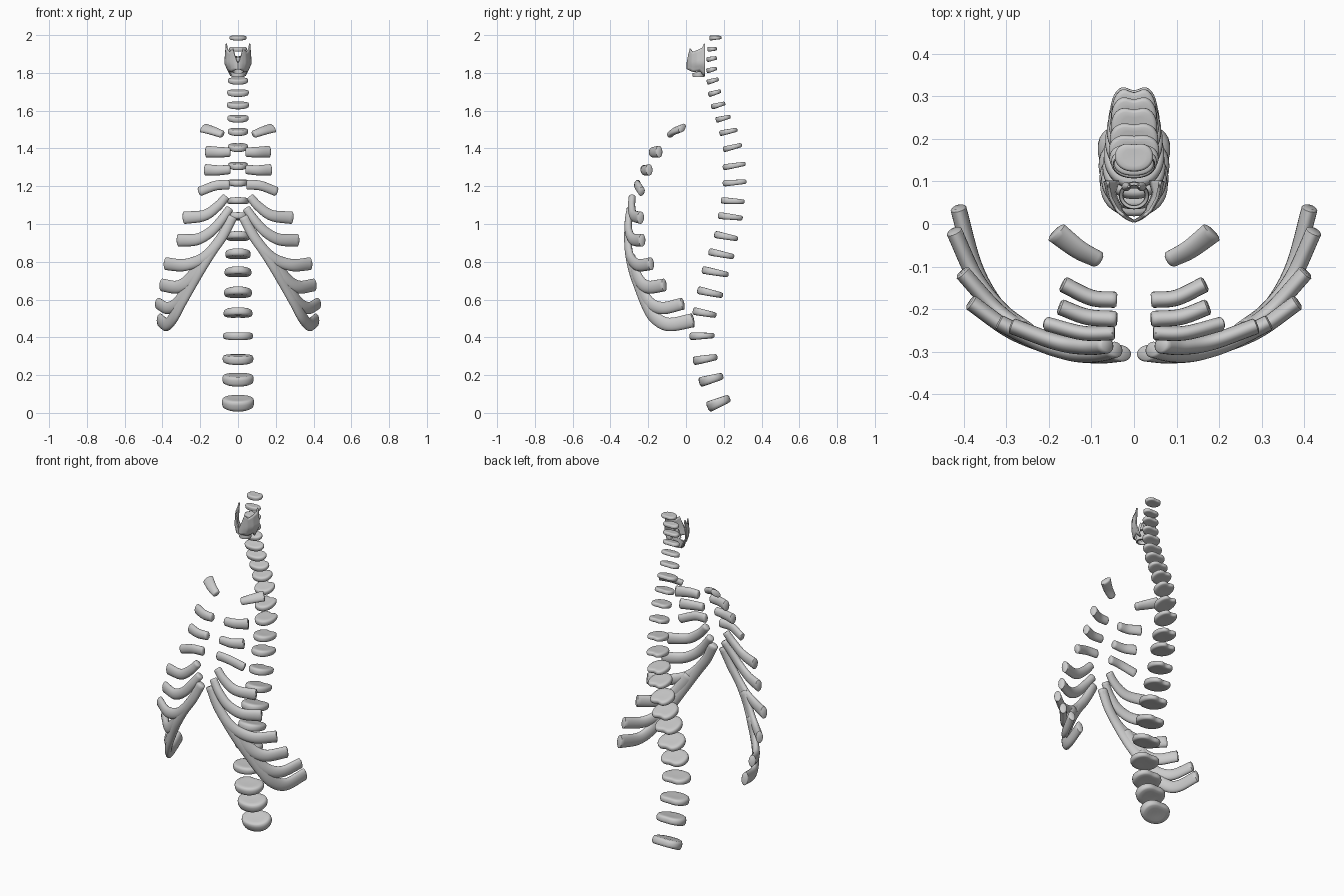
import bpy, bmesh, math
from mathutils import Vector

if "Cube" in bpy.data.objects:
    bpy.data.objects.remove(bpy.data.objects["Cube"])


def finish(name, bm, mirror=False, angle=50):
    bmesh.ops.recalc_face_normals(bm, faces=bm.faces)
    me = bpy.data.meshes.new(name)
    bm.to_mesh(me)
    bm.free()
    ob = bpy.data.objects.new(name, me)
    bpy.context.collection.objects.link(ob)
    if mirror:
        ob.modifiers.new("mirror", 'MIRROR').use_mirror_merge = False
    bpy.ops.object.select_all(action='DESELECT')
    bpy.context.view_layer.objects.active = ob
    ob.select_set(True)
    bpy.ops.object.shade_smooth_by_angle(angle=math.radians(angle))
    return ob


def skin(bm, rings, caps=True):
    rows = [[bm.verts.new(p) for p in r] for r in rings]
    n = len(rows[0])
    for a, b in zip(rows, rows[1:]):
        for i in range(n):
            bm.faces.new((a[i], a[(i + 1) % n], b[(i + 1) % n], b[i]))
    if caps:
        bm.faces.new(rows[0])
        bm.faces.new(rows[-1])


def lerp(keys, t):
    for (a, va), (b, vb) in zip(keys, keys[1:]):
        if t <= b:
            return va + (vb - va) * (t - a) / (b - a)
    return keys[-1][1]


# Spinal discs: front y, front z, back y, back z
discs = [(.115, .03, .235, .08), (.072, .162, .2, .197), (.04, .275, .17, .297),
         (.022, .405, .155, .41), (.04, .54, .165, .515), (.065, .65, .2, .62),
         (.09, .757, .23, .73), (.125, .853, .26, .825), (.155, .945, .28, .92),
         (.175, 1.045, .305, 1.03), (.19, 1.125, .315, 1.117), (.2, 1.215, .325, 1.225),
         (.2, 1.3, .32, 1.32), (.2, 1.395, .3, 1.42), (.18, 1.48, .275, 1.5),
         (.16, 1.55, .238, 1.57), (.135, 1.62, .21, 1.64), (.12, 1.685, .187, 1.705),
         (.112, 1.75, .175, 1.768), (.11, 1.81, .165, 1.825), (.11, 1.87, .165, 1.88),
         (.115, 1.925, .165, 1.928), (.125, 1.984, .19, 1.988)]
width = [(0, .17), (3, .158), (6, .142), (9, .12), (12, .104), (14, .108), (16, .118),
         (17, .115), (19, .1), (22, .09)]
thick = [(0, .055), (2, .044), (3, .038), (5, .04), (8, .036), (12, .03), (22, .024)]
notch = [(0, .08), (3, .16), (6, .24), (12, .26), (16, .15), (22, .15)]

for k, (yf, zf, yb, zb) in enumerate(discs):
    c = Vector((0, (yf + yb) / 2, (zf + zb) / 2))
    ax = Vector((0, yb - yf, zb - zf))
    depth = ax.length / 2
    ax.normalize()
    up = Vector((0, -ax.z, ax.y))
    w, h, dent = lerp(width, k) / 2, lerp(thick, k) / 2, lerp(notch, k)
    bm = bmesh.new()
    rings = []
    for s, v in ((.3, -.85), (.6, -.9), (.85, -.88), (.95, -.72), (1, -.3),
                 (1, .3), (.95, .72), (.85, .88), (.6, .9), (.3, .85)):
        ring = []
        for i in range(36):
            a = math.tau * i / 36
            cx, cy = math.cos(a), math.sin(a)
            px = math.copysign(abs(cx) ** .9, cx)
            py = cy
            if cy > 0:  # notch facing the spinal canal
                py = cy ** .85 - dent * math.exp(-(px / .4) ** 2) * cy
            py = min(py * (1 + dent * .35), 1)
            wedge = 1 - .2 * py * s
            ring.append(c + Vector((px * w * s, 0, 0)) + ax * py * depth * s + up * v * h * wedge)
        rings.append(ring)
    skin(bm, rings)
    finish(f"spinal_disc_{k + 1}", bm)


# Rib cartilages: swept oval bars
def smooth_path(pts, steps=7):
    p = [Vector(q) for q in pts]
    p = [2 * p[0] - p[1]] + p + [2 * p[-1] - p[-2]]
    out = []
    for i in range(1, len(p) - 2):
        a, b, c, d = p[i - 1:i + 3]
        for s in range(steps):
            t = s / steps
            out.append(.5 * (2 * b + (c - a) * t + (2 * a - 5 * b + 4 * c - d) * t * t
                             + (3 * b - a - 3 * c + d) * t ** 3))
    return out + [p[-2]]


def bar(name, pts, h0, h1, d=.019, side=None):
    path = smooth_path(pts)
    n = len(path)
    rings = []
    for i, p in enumerate(path):
        t = (path[min(i + 1, n - 1)] - path[max(i - 1, 0)]).normalized()
        o = Vector(side) if side else Vector((p.x, p.y - .05, 0))
        o = (o - t * o.dot(t)).normalized()
        u = t.cross(o)
        h = h0 + (h1 - h0) * i / (n - 1)

        def ring(s, q):
            return [q + u * math.cos(a) * h * s + o * math.sin(a) * d * s
                    for a in (math.tau * j / 20 for j in range(20))]
        if i == 0:
            rings.append(ring(.75, p - t * .005))
        rings.append(ring(1, p))
        if i == n - 1:
            rings.append(ring(.75, p + t * .004))
    bm = bmesh.new()
    skin(bm, rings)
    finish(name, bm, mirror=True)


# The first pair lies flatter, so its broad side faces up and forward
bar("rib_cartilage_1", [(.085, -.083, 1.475), (.13, -.06, 1.492), (.182, -.02, 1.508)],
    .022, .031, .017, side=(.25, -.6, .75))
bar("rib_cartilage_2", [(.045, -.178, 1.38), (.1, -.173, 1.38), (.165, -.142, 1.383)], .025, .031)
bar("rib_cartilage_3", [(.045, -.223, 1.288), (.11, -.218, 1.284), (.172, -.195, 1.287)], .024, .03)
bar("rib_cartilage_4", [(.05, -.256, 1.208), (.12, -.256, 1.203), (.203, -.235, 1.172)], .026, .025, .017)
bar("rib_cartilage_5", [(.065, -.285, 1.142), (.11, -.288, 1.092), (.18, -.278, 1.045),
                        (.285, -.24, 1.033)], .022, .033)
bar("rib_cartilage_6", [(.045, -.295, 1.08), (.09, -.305, 1.018), (.145, -.303, .958),
                        (.22, -.28, .918), (.315, -.232, .914)], .022, .034)
bar("rib_cartilage_7", [(.035, -.302, 1.035), (.08, -.307, .94), (.14, -.304, .86), (.2, -.287, .81),
                        (.29, -.25, .782), (.382, -.185, .79)], .025, .034)
bar("rib_cartilage_8", [(.18, -.29, .82), (.25, -.255, .715), (.32, -.205, .667), (.402, -.115, .677)], .034, .034)
bar("rib_cartilage_9", [(.25, -.25, .7), (.31, -.205, .595), (.37, -.13, .555), (.422, -.018, .578)], .034, .032)
bar("rib_arch_margin", [(.03, -.304, 1.035), (.08, -.308, .94), (.14, -.303, .855), (.2, -.283, .76),
                        (.255, -.248, .665), (.305, -.21, .575), (.342, -.165, .505),
                        (.378, -.09, .468), (.412, .036, .49)], .026, .037)

# Thyroid cartilage: curved side plates with a front notch and rear horns
bm = bmesh.new()
top = [(0, 1.85), (.12, 1.9), (.2, 1.928), (.35, 1.91), (.7, 1.925), (.88, 1.935), (.95, 1.955), (1, 1.95)]
low = [(0, 1.82), (.4, 1.805), (.75, 1.81), (.95, 1.785), (1, 1.785)]
side = [(0, 0), (.12, .018), (.3, .036), (.6, .052), (1, .062)]
cols = []
for i in range(21):
    u = i / 20
    z0, z1 = lerp(low, u), lerp(top, u)
    col = []
    for j in range(9):
        z = z0 + (z1 - z0) * j / 8
        spread = lerp([(1.78, .58), (1.85, 1.12), (1.95, 1.0)], z)
        col.append(bm.verts.new((lerp(side, u) * spread, .006 + .095 * u ** 1.1, z)))
    cols.append(col)
for a, b in zip(cols, cols[1:]):
    for j in range(8):
        bm.faces.new((a[j], b[j], b[j + 1], a[j + 1]))
ob = finish("thyroid_cartilage", bm, mirror=True)
sol = ob.modifiers.new("thickness", 'SOLIDIFY')
sol.thickness, sol.offset = .007, 0

# Cricoid ring: low in front, tall at the back
bm = bmesh.new()
prof = [(1, 0), (1.05, .5), (1, 1), (.78, 1), (.74, .5), (.78, 0)]
rings = []
for i in range(32):
    a = math.tau * i / 32
    back = (1 + math.sin(a)) / 2
    hgt = .022 + .04 * back ** 2
    rings.append([(.034 * r * math.cos(a), .067 + .031 * r * math.sin(a), 1.778 + hgt * v)
                  for r, v in prof])
skin(bm, rings + rings[:1], caps=False)
bmesh.ops.remove_doubles(bm, verts=bm.verts, dist=1e-5)
finish("cricoid_cartilage", bm)

# Arytenoid pyramids on the rear of the ring
bm = bmesh.new()
skin(bm, [[(.018 + r * math.cos(a) + dx, .088 + r * math.sin(a), z)
           for a in (math.tau * j / 10 for j in range(10))]
          for r, z, dx in ((.011, 1.835, 0), (.008, 1.855, -.002), (.003, 1.885, -.006))])
finish("arytenoid_cartilage", bm, mirror=True)
